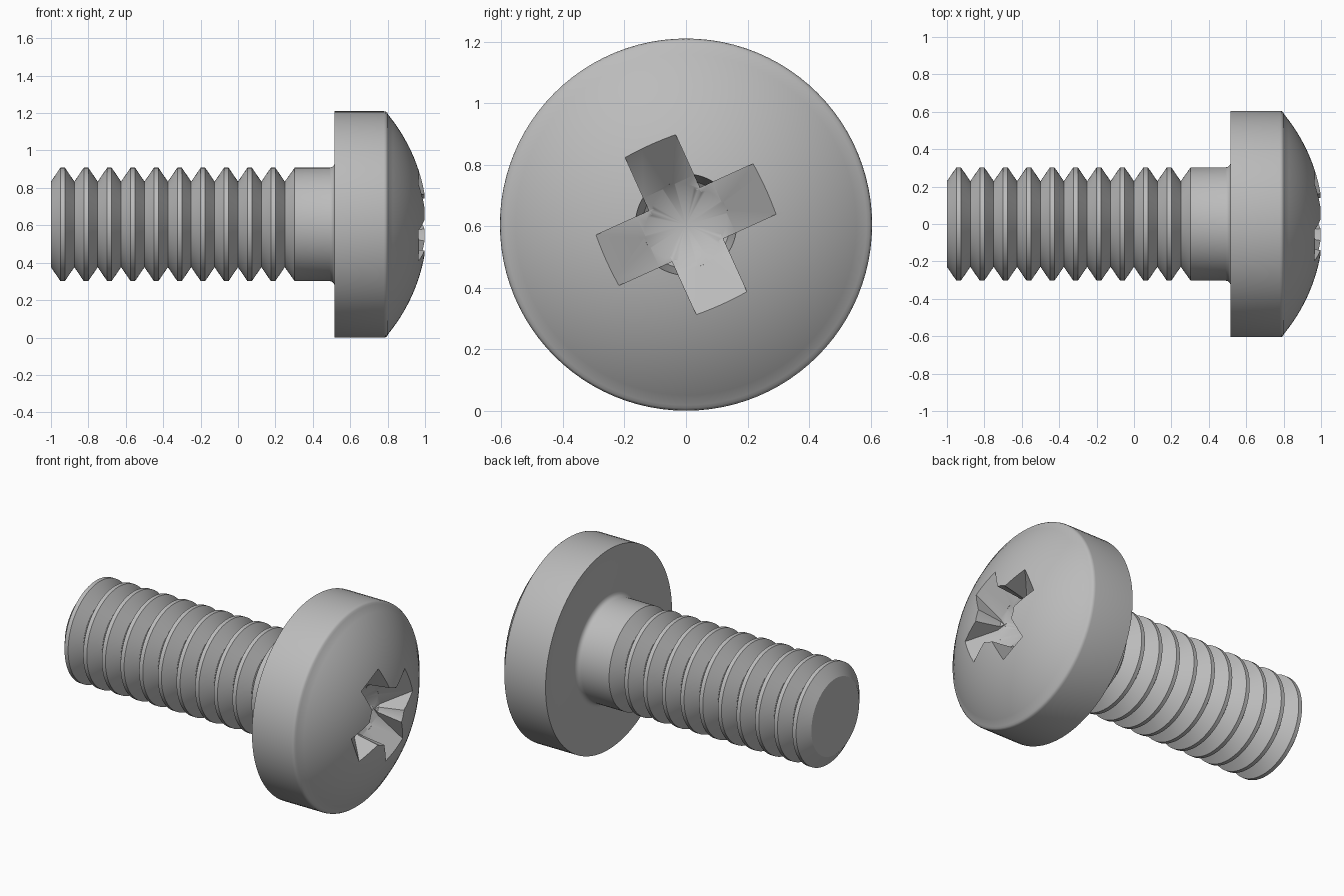
import bpy, bmesh
from math import sin, cos, pi, sqrt, radians
from mathutils import Matrix, Vector

cube = bpy.data.objects.get("Cube")
if cube:
    bpy.data.objects.remove(cube, do_unlink=True)

AXIS_Z = 0.605
SEGMENTS = 96

steel = bpy.data.materials.new("grey_steel")
steel.use_nodes = True
GREY = (0.5, 0.5, 0.5, 1)
steel.diffuse_color = GREY
steel.node_tree.nodes["Principled BSDF"].inputs["Base Color"].default_value = GREY


def make_object(name, bm):
    bmesh.ops.recalc_face_normals(bm, faces=bm.faces)
    mesh = bpy.data.meshes.new(name)
    bm.to_mesh(mesh)
    bm.free()
    mesh.materials.append(steel)
    obj = bpy.data.objects.new(name, mesh)
    bpy.context.collection.objects.link(obj)
    obj.location.z = AXIS_Z
    return obj


def lathe(name, profile):
    """Revolve (x, radius) points around the x axis; zero radius is a pole."""
    bm = bmesh.new()
    rings = []
    for x, r in profile:
        if r == 0:
            rings.append([bm.verts.new((x, 0, 0))] * SEGMENTS)
        else:
            angles = [2 * pi * i / SEGMENTS for i in range(SEGMENTS)]
            rings.append([bm.verts.new((x, r * cos(a), r * sin(a))) for a in angles])
    for a, b in zip(rings, rings[1:]):
        for i in range(SEGMENTS):
            j = (i + 1) % SEGMENTS
            corners = list(dict.fromkeys((a[i], a[j], b[j], b[i])))
            bm.faces.new(corners)
    return make_object(name, bm)


def arm_cutter(name, angle):
    """Sloping-floored slot, extruded across its width and turned to its angle."""
    half_width = 0.09
    outline = [(0.0, 0.80), (0.136, 0.841), (0.285, 0.968),
               (0.35, 1.023), (0.35, 1.1), (0.0, 1.1)]
    bm = bmesh.new()
    face = bm.faces.new([bm.verts.new((x, t, -half_width)) for t, x in outline])
    new = bmesh.ops.extrude_face_region(bm, geom=[face])["geom"]
    verts = [v for v in new if isinstance(v, bmesh.types.BMVert)]
    bmesh.ops.translate(bm, verts=verts, vec=Vector((0, 0, 2 * half_width)))
    bm.transform(Matrix.Rotation(angle, 4, "X"))
    return make_object(name, bm)


# Thread: repeated ridges with narrow flat crests
PITCH, ROOT, CREST = 0.125, 0.229, 0.303
profile = [(-1, 0), (-1, ROOT)]
for k in range(10):
    middle = -1 + PITCH * (k + 0.5)
    profile += [(middle - 0.012, CREST), (middle + 0.012, CREST),
                (middle + PITCH / 2, ROOT)]

# Plain shank with a fillet under the head
profile += [(0.303, CREST), (0.49, CREST)]
profile += [(0.49 + 0.027 * sin(a), 0.33 - 0.027 * cos(a))
            for a in (pi / 6, pi / 3, pi / 2)]

# Head: flat underside, straight side, rounded rim and dome
profile += [(0.517, 0.605), (0.78, 0.605), (0.79, 0.603), (0.798, 0.597)]
DOME_RADIUS, APEX, DOME_STEPS = 0.927, 1.012, 18
for i in range(DOME_STEPS + 1):
    r = 0.587 * (1 - i / DOME_STEPS)
    profile.append((APEX - DOME_RADIUS + sqrt(DOME_RADIUS ** 2 - r * r), r))
screw = lathe("screw_body", profile)

# Cross recess: tapered core and four slots
cutters = [lathe("recess_core", [(0.72, 0), (0.845, 0.142), (1.0, 0.165),
                                 (1.1, 0.18), (1.1, 0)])]
for k in range(4):
    cutters.append(arm_cutter("recess_arm", radians(24.4 + 90 * k)))

bpy.ops.object.select_all(action="DESELECT")
bpy.context.view_layer.objects.active = screw
screw.select_set(True)
for cutter in cutters:
    cutter.hide_render = True
    cut = screw.modifiers.new("recess", "BOOLEAN")
    cut.operation = "DIFFERENCE"
    cut.solver = "EXACT"
    cut.object = cutter
    bpy.ops.object.modifier_apply(modifier=cut.name)
for cutter in cutters:
    bpy.data.objects.remove(cutter, do_unlink=True)

bpy.ops.object.shade_smooth_by_angle(angle=radians(32))
